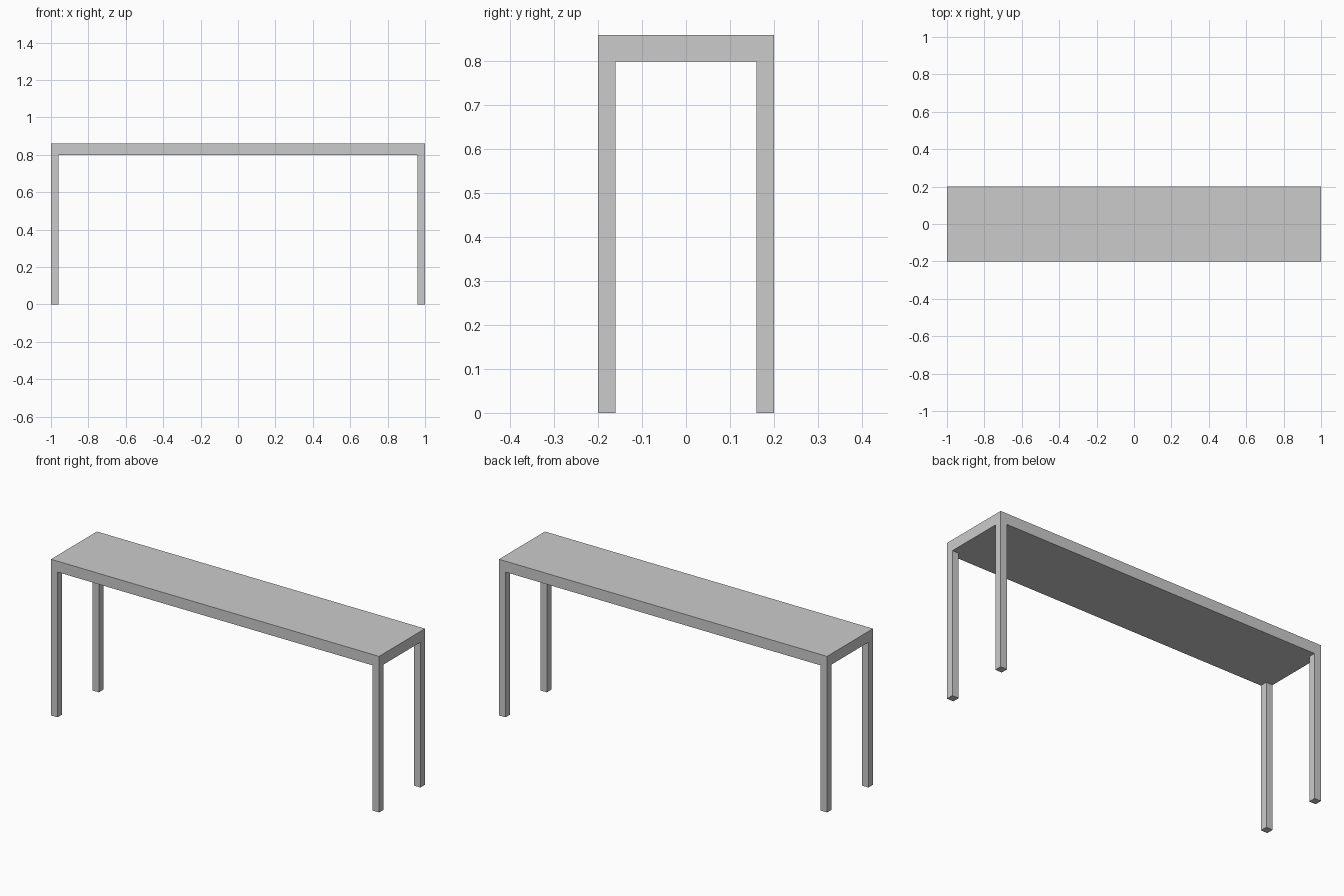
import bpy

if "Cube" in bpy.data.objects:
    bpy.data.objects.remove(bpy.data.objects["Cube"])

LENGTH, DEPTH, HEIGHT = 2.0, 0.4, 0.86
TOP, LEG = 0.06, 0.04


def box(name, size, centre):
    bpy.ops.mesh.primitive_cube_add(size=1, location=centre)
    ob = bpy.context.object
    ob.name = name
    ob.scale = size
    bpy.ops.object.transform_apply(location=False, rotation=False, scale=True)
    return ob


# Table top slab
box("table_top", (LENGTH, DEPTH, TOP), (0, 0, HEIGHT - TOP / 2))

# Four square legs, flush with the corners
leg_height = HEIGHT - TOP
for side, sx in (("left", -1), ("right", 1)):
    for end, sy in (("front", -1), ("back", 1)):
        box(f"{end}_{side}_leg", (LEG, LEG, leg_height),
            (sx * (LENGTH - LEG) / 2, sy * (DEPTH - LEG) / 2, leg_height / 2))
